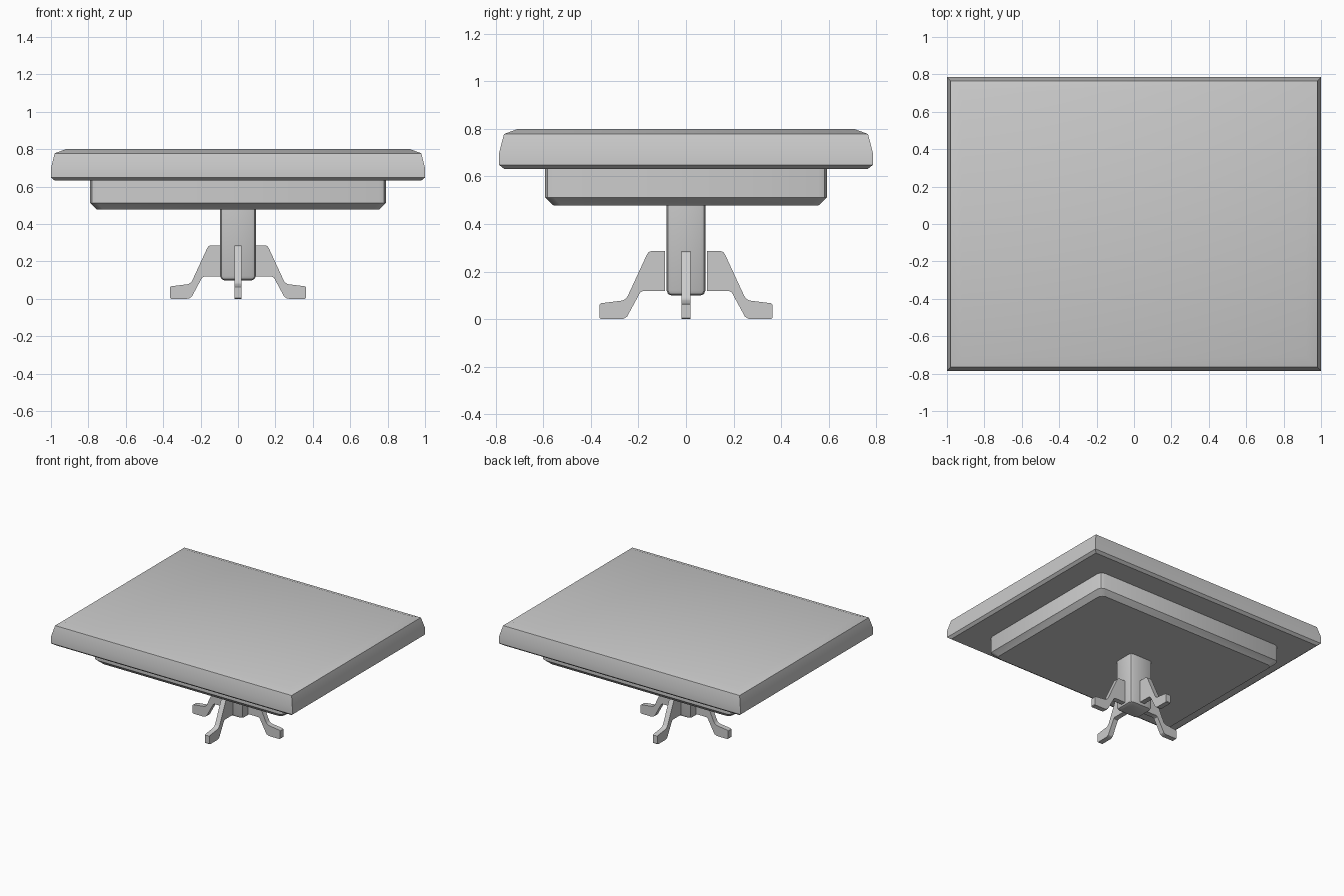
import bpy, bmesh, math
from mathutils import Vector, Matrix

if "Cube" in bpy.data.objects:
    bpy.data.objects.remove(bpy.data.objects["Cube"])


def finish(bm, name):
    bmesh.ops.recalc_face_normals(bm, faces=bm.faces)
    mesh = bpy.data.meshes.new(name)
    bm.to_mesh(mesh)
    bm.free()
    obj = bpy.data.objects.new(name, mesh)
    bpy.context.collection.objects.link(obj)
    bpy.ops.object.select_all(action='DESELECT')
    obj.select_set(True)
    bpy.context.view_layer.objects.active = obj
    bpy.ops.object.shade_smooth_by_angle(angle=math.radians(30))
    return obj


def rect_ring(hx, hy, r, segs):
    """Rectangle outline, corners rounded with radius r (segs=0 keeps them sharp)."""
    if segs == 0:
        return [(hx, hy), (-hx, hy), (-hx, -hy), (hx, -hy)]
    pts = []
    for i, (sx, sy) in enumerate([(1, 1), (-1, 1), (-1, -1), (1, -1)]):
        for k in range(segs + 1):
            a = math.pi / 2 * (i + k / segs)
            pts.append((sx * (hx - r) + r * math.cos(a), sy * (hy - r) + r * math.sin(a)))
    return pts


def loft_block(name, hx, hy, levels, r=0.0, segs=0):
    """Block made of stacked outlines; levels are (inset, z) from bottom to top."""
    bm = bmesh.new()
    rings = [[bm.verts.new((x, y, z)) for x, y in rect_ring(hx - d, hy - d, r, segs)]
             for d, z in levels]
    for lo, hi in zip(rings, rings[1:]):
        n = len(lo)
        for i in range(n):
            j = (i + 1) % n
            bm.faces.new((lo[i], lo[j], hi[j], hi[i]))
    bm.faces.new(rings[0][::-1])
    bm.faces.new(rings[-1])
    return finish(bm, name)


# Tabletop with eased upper edge and small lower chamfer
loft_block("tabletop", 1.0, 0.785,
           [(0.02, 0.632), (0, 0.648), (0, 0.70), (0.02, 0.778), (0.08, 0.80)])

# Apron below the top
loft_block("apron", 0.79, 0.592,
           [(0.035, 0.478), (0, 0.512), (0, 0.634)], r=0.035, segs=2)

# Central column
loft_block("column", 0.095, 0.082,
           [(0.022, 0.099), (0.006, 0.106), (0, 0.122), (0, 0.48)], r=0.022, segs=2)

# Four feet: one side profile turned around the column
PROFILE = [(0.088, 0.118), (0.182, 0.118), (0.192, 0.113), (0.248, 0.010), (0.262, 0.002),
           (0.275, 0.0), (0.358, 0.0), (0.363, 0.005), (0.363, 0.062), (0.357, 0.067),
           (0.268, 0.078), (0.253, 0.086), (0.245, 0.097), (0.165, 0.270), (0.158, 0.281),
           (0.147, 0.286), (0.088, 0.286)]
for i, side in enumerate(["right", "back", "left", "front"]):
    bm = bmesh.new()
    face = bm.faces.new([bm.verts.new((x, -0.019, z)) for x, z in PROFILE])
    ext = bmesh.ops.extrude_face_region(bm, geom=[face], use_keep_orig=True)
    moved = [g for g in ext["geom"] if isinstance(g, bmesh.types.BMVert)]
    bmesh.ops.translate(bm, verts=moved, vec=Vector((0, 0.038, 0)))
    bmesh.ops.rotate(bm, verts=bm.verts, cent=(0, 0, 0),
                     matrix=Matrix.Rotation(i * math.pi / 2, 3, 'Z'))
    finish(bm, side + "_foot")
